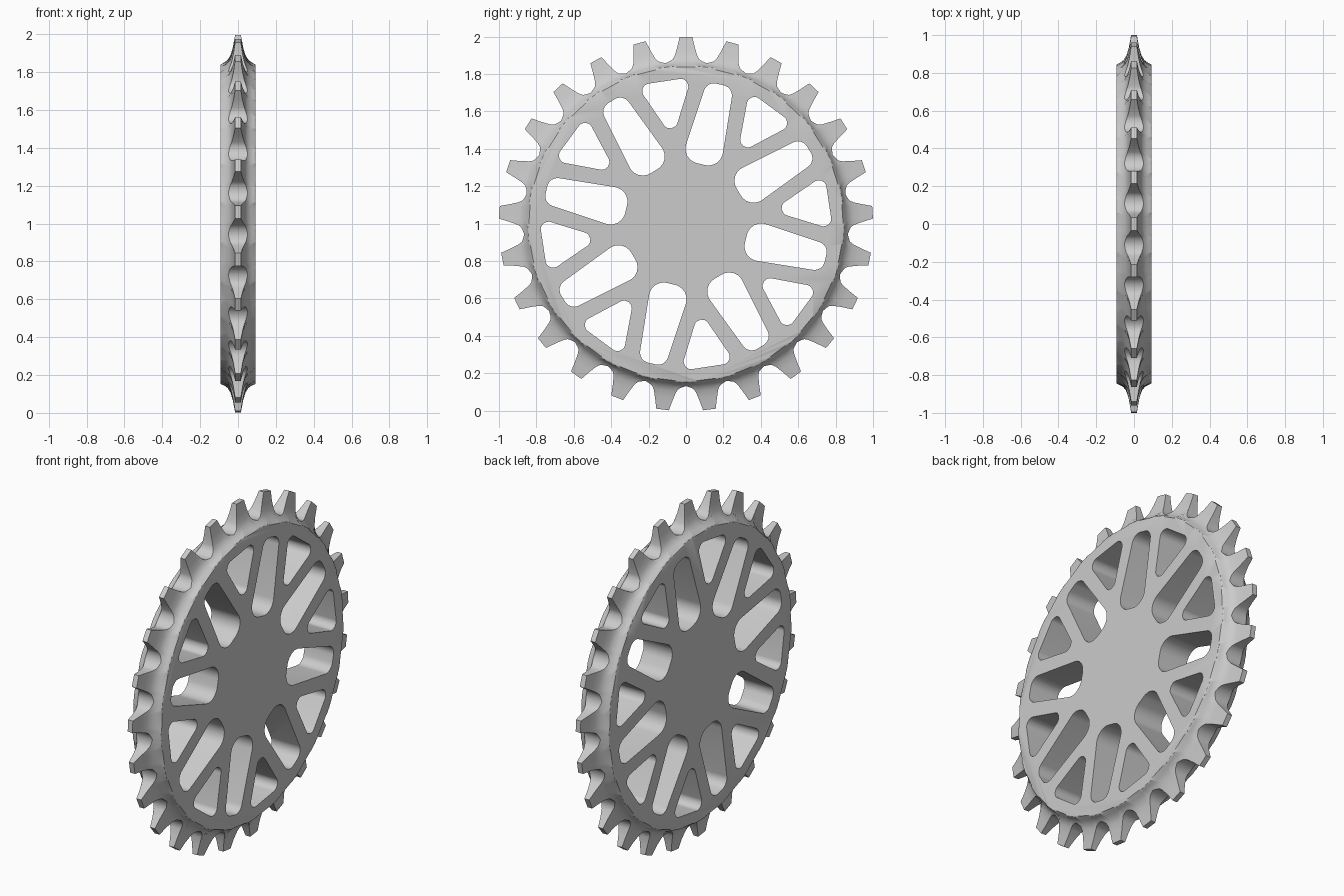
import bpy, bmesh, math
from mathutils import Vector

if "Cube" in bpy.data.objects:
    bpy.data.objects.remove(bpy.data.objects["Cube"])

TEETH = 25
CZ = 0.998          # wheel centre height
HALF = 0.093        # half thickness of the body
RIM = 0.845         # corner radius of the flat face

grey = bpy.data.materials.new("grey metal")
grey.diffuse_color = (0.6, 0.6, 0.6, 1)
grey.use_nodes = True
grey.node_tree.nodes["Principled BSDF"].inputs["Base Color"].default_value = grey.diffuse_color


def place(x, r, u, ang):
    """Point at radial distance r and tangential offset u, turned to ang."""
    c, s = math.cos(ang), math.sin(ang)
    return Vector((x, r * c - u * s, CZ + r * s + u * c))


def half_width(r):
    """Half thickness of the teeth at radius r."""
    pts = [(0.0, HALF), (0.845, HALF), (0.855, 0.068), (0.868, 0.05),
           (0.89, 0.037), (0.93, 0.026), (1.1, 0.0)]
    for (r0, w0), (r1, w1) in zip(pts, pts[1:]):
        if r <= r1:
            return w0 + (w1 - w0) * (r - r0) / (r1 - r0)


def finish(bm, name):
    bmesh.ops.remove_doubles(bm, verts=bm.verts, dist=1e-5)
    bmesh.ops.recalc_face_normals(bm, faces=bm.faces)
    mesh = bpy.data.meshes.new(name)
    bm.to_mesh(mesh)
    bm.free()
    obj = bpy.data.objects.new(name, mesh)
    mesh.materials.append(grey)
    bpy.context.collection.objects.link(obj)
    return obj


def fillet(corners, radii, steps=6):
    """Round the corners of a convex polygon."""
    out, n = [], len(corners)
    for i, rad in enumerate(radii):
        p = Vector(corners[i])
        a = (Vector(corners[i - 1]) - p).normalized()
        b = (Vector(corners[(i + 1) % n]) - p).normalized()
        half = a.angle(b) / 2
        centre = p + (a + b).normalized() * rad / math.sin(half)
        d0 = p + a * rad / math.tan(half) - centre
        d1 = p + b * rad / math.tan(half) - centre
        for k in range(steps + 1):
            d = d0.lerp(d1, k / steps)
            out.append(centre + d.normalized() * rad)
    return out


# Toothed body: each tooth is a strip of columns from the face edge outwards
side = [(0.034, 0.9995), (0.047, 0.945), (0.06, 0.9), (0.071, 0.88), (0.085, 0.871)]
valley = (0.867 * math.sin(math.pi / TEETH), 0.867 * math.cos(math.pi / TEETH))
half_outline = side + [valley]
outline = [(-u, r) for u, r in reversed(half_outline)] + half_outline
edge_u = RIM * math.sin(math.pi / TEETH)
edge_r = RIM * math.cos(math.pi / TEETH)
rows = [0, 0.1, 0.2, 0.35, 0.6, 1]

bm = bmesh.new()
cap = {1: [], -1: []}
for t in range(TEETH):
    ang = math.pi / 2 + t * 2 * math.pi / TEETH
    grids = {}
    for sx in (1, -1):
        grid = []
        for u, r in outline:
            ub = edge_u * u / valley[0]
            col = []
            for f in rows:
                uu, rr = ub + (u - ub) * f, edge_r + (r - edge_r) * f
                x = HALF if f == 0 else half_width(math.hypot(uu, rr))
                col.append(bm.verts.new(place(sx * x, rr, uu, ang)))
            grid.append(col)
        for a, b in zip(grid, grid[1:]):
            for k in range(len(rows) - 1):
                bm.faces.new((a[k], a[k + 1], b[k + 1], b[k]))
        cap[sx] += [col[0] for col in grid[:-1]]
        grids[sx] = grid
    # tread between the two sides
    for i in range(len(outline) - 1):
        bm.faces.new((grids[1][i][-1], grids[1][i + 1][-1],
                      grids[-1][i + 1][-1], grids[-1][i][-1]))
bmesh.ops.remove_doubles(bm, verts=bm.verts, dist=1e-5)
# flat faces of the disc
for sx in (1, -1):
    ring = [v for v in bm.verts if abs(v.co.x - sx * HALF) < 1e-6]
    ring.sort(key=lambda v: math.atan2(v.co.z - CZ, v.co.y))
    bm.faces.new(ring)
wheel = finish(bm, "sprocket_wheel")

# Openings: long slots and triangular windows, alternating around the hub
slot = fillet([(0.33, -0.108), (0.768, -0.072), (0.768, 0.072), (0.33, 0.108)],
              [0.078, 0.055, 0.055, 0.078])
window = fillet([(0.465, 0), (0.772, -0.148), (0.772, 0.148)], [0.04, 0.04, 0.04])
bm = bmesh.new()
for k in range(8):
    for shape, start in ((window, 8.7), (slot, 31.2)):
        ang = math.radians(start + 45 * k)
        lo = [bm.verts.new(place(-0.2, r, u, ang)) for r, u in shape]
        hi = [bm.verts.new(place(0.2, r, u, ang)) for r, u in shape]
        bm.faces.new(lo)
        bm.faces.new(hi)
        for i in range(len(lo)):
            bm.faces.new((lo[i - 1], lo[i], hi[i], hi[i - 1]))
cutter = finish(bm, "opening_cutter")
cutter.hide_render = True

cut = wheel.modifiers.new("openings", "BOOLEAN")
cut.operation = "DIFFERENCE"
cut.solver = "EXACT"
cut.object = cutter
bpy.context.view_layer.objects.active = wheel
wheel.select_set(True)
cutter.select_set(False)
bpy.ops.object.modifier_apply(modifier=cut.name)
bpy.data.objects.remove(cutter)
bpy.ops.object.shade_smooth_by_angle(angle=math.radians(35))
